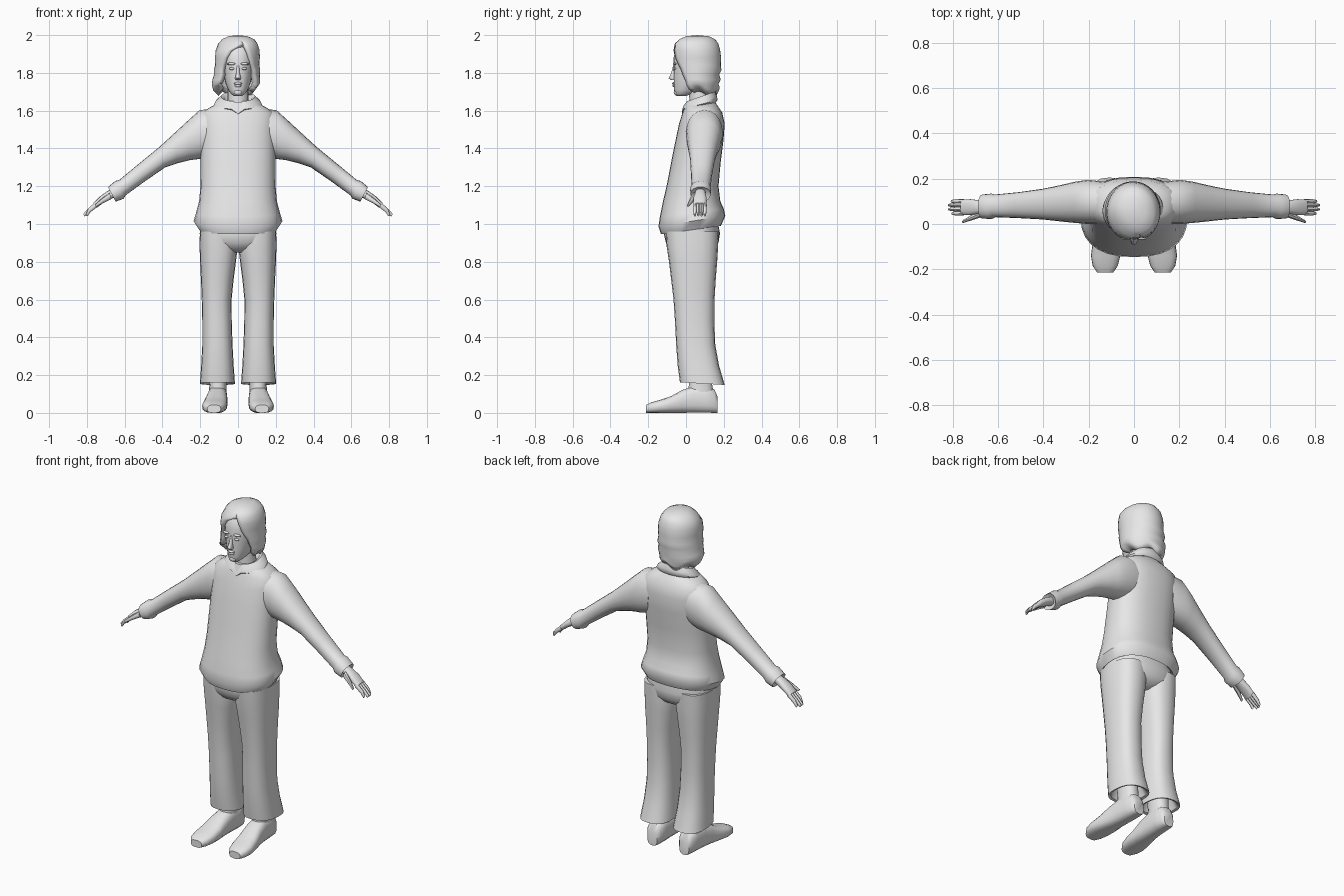
import bpy, bmesh, math
from mathutils import Vector as V

grey = bpy.data.materials.new("plain_grey")
grey.diffuse_color = (0.8, 0.8, 0.8, 1)


def finish(name, bm, mirror=False, angle=48):
    """Turn a bmesh into a smooth, optionally mirrored object."""
    bmesh.ops.recalc_face_normals(bm, faces=bm.faces)
    me = bpy.data.meshes.new(name)
    bm.to_mesh(me)
    bm.free()
    me.materials.append(grey)
    me.shade_smooth()
    me.set_sharp_from_angle(angle=math.radians(angle))
    ob = bpy.data.objects.new(name, me)
    bpy.context.collection.objects.link(ob)
    if mirror:
        ob.modifiers.new("mirror", 'MIRROR')
    return ob


def loft(name, rings, n=20, power=2.4, mirror=False, angle=48):
    """Skin superellipse rings given as (centre, half axis u, half axis v)."""
    bm = bmesh.new()
    rows = []
    for c, u, v in rings:
        row = []
        for i in range(n):
            a = 2 * math.pi * i / n
            s, t = math.sin(a), math.cos(a)
            s = math.copysign(abs(s) ** (2 / power), s)
            t = math.copysign(abs(t) ** (2 / power), t)
            row.append(bm.verts.new(V(c) + V(u) * t + V(v) * s))
        rows.append(row)
    for a, b in zip(rows, rows[1:]):
        for i in range(n):
            j = (i + 1) % n
            bm.faces.new((a[i], a[j], b[j], b[i]))
    bm.faces.new(rows[0])
    bm.faces.new(rows[-1])
    return finish(name, bm, mirror, angle)


def level(z, hx, y0, y1, xc=0, tilt=0):
    """Horizontal ring; tilt raises the back and lowers the front."""
    return (xc, (y0 + y1) / 2, z), (hx, 0, 0), (0, (y1 - y0) / 2, tilt)


def limb(xt, zt, xb, zb, y0, y1):
    """Ring of an arm, from its top point to its bottom point."""
    return (((xt + xb) / 2, (y0 + y1) / 2, (zt + zb) / 2),
            ((xt - xb) / 2, 0, (zt - zb) / 2), (0, (y1 - y0) / 2, 0))


def blob(name, c, r, mirror=False):
    bm = bmesh.new()
    bmesh.ops.create_uvsphere(bm, u_segments=12, v_segments=8, radius=1)
    for v in bm.verts:
        v.co = V(c) + V((v.co.x * r[0], v.co.y * r[1], v.co.z * r[2]))
    return finish(name, bm, mirror, 80)


# Jacket body with flared hem
loft("jacket_body", [level(*r) for r in (
    (1.01, .17, -.10, .15, 0, .02), (.968, .205, -.132, .185, 0, .022),
    (1.015, .235, -.146, .208, 0, .028), (1.06, .222, -.138, .2, 0, .02),
    (1.12, .206, -.122, .182), (1.2, .199, -.103, .172), (1.33, .198, -.078, .184),
    (1.44, .198, -.056, .198), (1.53, .198, -.037, .205), (1.59, .19, -.018, .192),
    (1.62, .145, -.008, .172), (1.645, .09, .0, .155))], n=28)

# Sleeves with cuffs
loft("sleeve", [limb(*r) for r in (
    (.10, 1.615, .14, 1.36, .0, .185), (.205, 1.602, .20, 1.345, .0, .195),
    (.27, 1.543, .255, 1.338, .005, .186), (.34, 1.478, .32, 1.322, .012, .17),
    (.42, 1.405, .385, 1.30, .02, .155), (.53, 1.315, .49, 1.228, .026, .14),
    (.63, 1.232, .595, 1.152, .03, .13), (.65, 1.228, .605, 1.134, .022, .134),
    (.688, 1.196, .648, 1.118, .024, .13), (.672, 1.19, .642, 1.14, .045, .11))],
    power=2.2, mirror=True)

# Palm, fingers and thumb
loft("palm", [limb(*r) for r in (
    (.64, 1.2, .62, 1.155, .052, .1), (.69, 1.175, .675, 1.132, .045, .105),
    (.73, 1.147, .715, 1.11, .038, .11), (.765, 1.112, .752, 1.083, .038, .108))],
    n=14, mirror=True)
for i, (y, x) in enumerate(((.047, .805), (.065, .82), (.083, .82), (.1, .808))):
    loft(f"finger_{i + 1}", [limb(*r) for r in (
        (.757, 1.115, .745, 1.09, y - .01, y + .01),
        (.793, 1.082, .782, 1.062, y - .0095, y + .0095),
        (x, 1.053, x - .008, 1.04, y - .006, y + .006))], n=8, power=2, mirror=True)
loft("thumb", [limb(*r) for r in (
    (.68, 1.168, .67, 1.132, .03, .06), (.72, 1.137, .712, 1.112, .016, .04),
    (.758, 1.103, .752, 1.09, .004, .016))], n=8, power=2, mirror=True)

# Folded collar, lower at the front
collar = loft("collar", [level(*r) for r in (
    (1.61, .10, .0, .15, 0, .02), (1.632, .128, -.022, .166, 0, .024),
    (1.65, .118, -.016, .165, 0, .026), (1.675, .09, .002, .155, 0, .026),
    (1.668, .074, .016, .142, 0, .026), (1.62, .06, .02, .125, 0, .02))], n=24, power=2.1)
for v in collar.data.vertices:  # notch at the throat
    if abs(v.co.x) < .02 and v.co.y < .04:
        v.co.z -= .025

# Trousers: seat and flared legs
loft("trouser_seat", [level(*r) for r in (
    (1.03, .19, -.10, .165), (.95, .203, -.118, .18), (.9, .196, -.106, .172),
    (.87, .13, -.085, .15), (.85, .06, -.05, .11))], n=28)
loft("trouser_leg", [level(*r) for r in (
    (.96, .095, -.108, .172, .107), (.88, .101, -.102, .17, .1025),
    (.8, .095, -.09, .165, .106), (.7, .086, -.078, .157, .11),
    (.6, .079, -.066, .151, .113), (.48, .078, -.058, .15, .111),
    (.36, .08, -.052, .155, .109), (.25, .086, -.044, .175, .109),
    (.155, .093, -.032, .205, .109, -.007), (.16, .08, -.02, .19, .109, -.007),
    (.24, .06, 0, .14, .109))], power=2.5, mirror=True)

# Shoes and ankles, toes turned slightly outward
loft("shoe", [((xc, y, zt / 2), (hx, 0, 0), (0, 0, zt / 2)) for y, xc, hx, zt in (
    (.168, .105, .032, .085), (.15, .105, .045, .125), (.1, .106, .05, .14),
    (.04, .109, .052, .142), (-.02, .113, .056, .122), (-.08, .119, .063, .088),
    (-.14, .125, .065, .068), (-.185, .127, .055, .056), (-.213, .127, .036, .042))],
    n=18, power=2.7, mirror=True)
loft("ankle", [level(.09, .046, .0, .15, .107), level(.15, .045, .015, .14, .107),
               level(.28, .05, .0, .13, .107)], n=14, mirror=True)

# Neck and head
loft("neck", [level(1.58, .066, .01, .14), level(1.66, .056, .018, .13),
              level(1.75, .056, .01, .13)], n=16, power=2)
loft("head", [level(*r) for r in (
    (1.678, .022, -.048, .0), (1.688, .036, -.058, .03), (1.71, .052, -.063, .09),
    (1.745, .066, -.064, .13), (1.785, .075, -.066, .145), (1.83, .081, -.066, .152),
    (1.88, .084, -.066, .155), (1.93, .077, -.052, .145), (1.965, .05, -.02, .12))],
    n=24, power=2.2)
# Facial features
loft("nose", [level(1.84, .007, -.068, -.05), level(1.8, .009, -.079, -.05),
              level(1.772, .016, -.093, -.05), level(1.763, .013, -.082, -.05)],
     n=10, power=2)
blob("upper_lip", (0, -.064, 1.744), (.022, .01, .007))
blob("lower_lip", (0, -.062, 1.731), (.018, .01, .007))
blob("chin", (0, -.052, 1.697), (.022, .013, .016))
blob("eye", (.033, -.06, 1.823), (.015, .008, .007), True)
blob("brow", (.035, -.06, 1.848), (.024, .01, .007), True)

# Hair: open arcs around the face, closed over the crown
# (z, centre x, half width, front y, back y, left and right opening in degrees)
rows = ((1.994, .0, .05, .0, .12, 0, 0), (1.978, .0, .085, -.035, .155, 0, 0),
        (1.955, -.002, .104, -.06, .172, -6, 8), (1.92, -.002, .117, -.074, .181, 20, 24),
        (1.88, -.003, .119, -.078, .186, 32, 33), (1.84, -.004, .117, -.072, .184, 40, 42),
        (1.815, -.005, .123, -.068, .188, 42, 48), (1.79, -.006, .121, -.064, .176, 42, 52),
        (1.765, -.009, .126, -.06, .184, 42, 56), (1.74, -.012, .127, -.056, .172, 45, 60),
        (1.72, -.014, .118, -.05, .178, 50, 64), (1.69, -.012, .092, -.03, .163, 60, 76))
bm = bmesh.new()
N = 28
grid = []
for z, xc, hx, y0, y1, left, right in rows:
    row = []
    for i in range(N + 1):
        a = math.radians(right + (360 - left - right) * i / N)
        # the parting sits a little to one side
        part = .02 * math.exp(-((z - 1.965) / .03) ** 2) * max(0, math.cos(a))
        drop = .012 * math.sin(5 * a) if z < 1.73 else 0
        row.append(bm.verts.new((xc + hx * math.sin(a) + part,
                                 (y0 + y1) / 2 - (y1 - y0) / 2 * math.cos(a), z + drop)))
    grid.append(row)
for a, b in zip(grid, grid[1:]):
    for i in range(N):
        bm.faces.new((a[i], a[i + 1], b[i + 1], b[i]))
top = bm.verts.new((0, .06, 2.0))
for i in range(N):
    bm.faces.new((top, grid[0][i], grid[0][i + 1]))
bmesh.ops.remove_doubles(bm, verts=bm.verts, dist=.0005)
hair = finish("hair", bm, angle=60)
mod = hair.modifiers.new("thickness", 'SOLIDIFY')
mod.thickness = .028
mod.offset = -1
